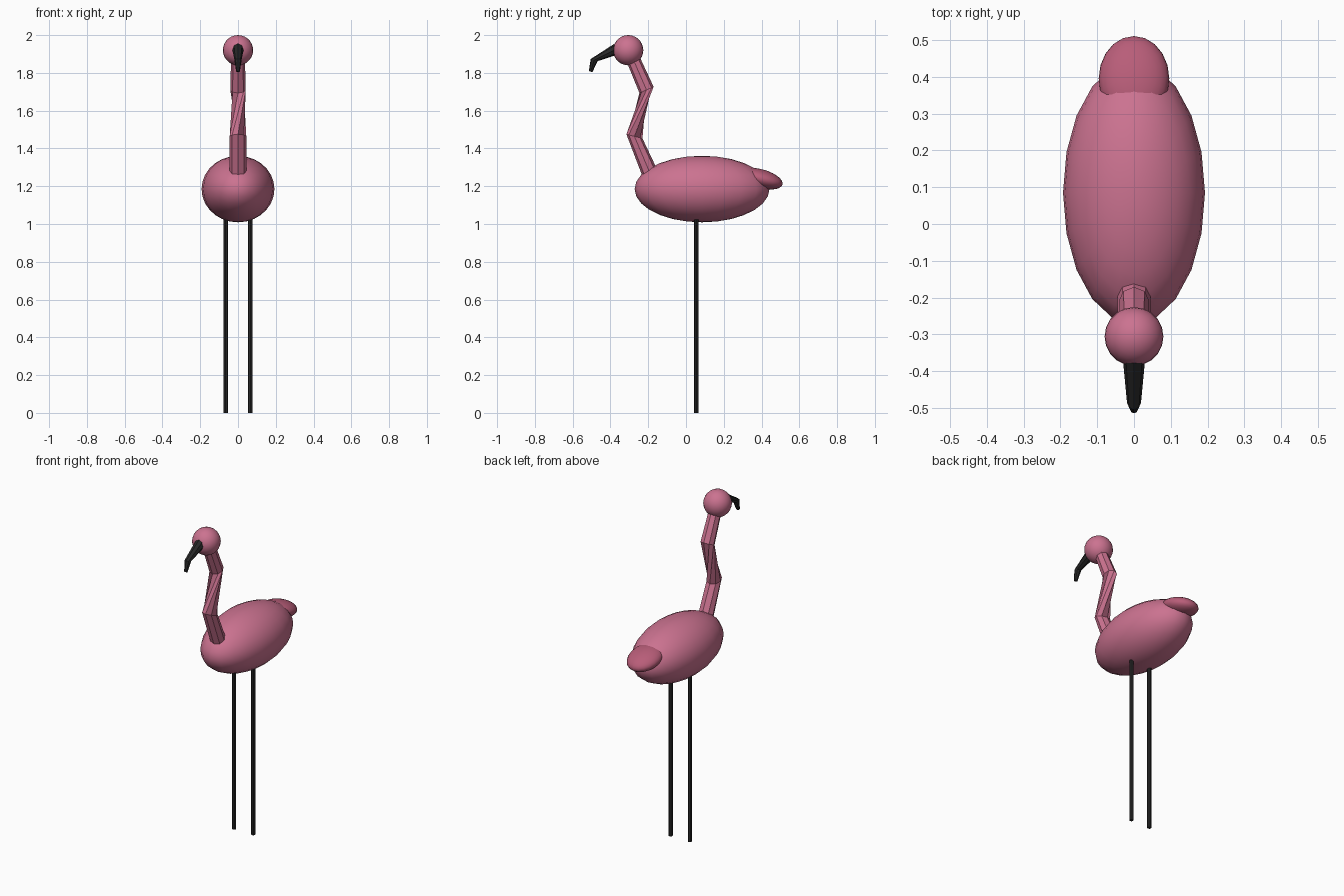
import bpy, bmesh, math
from mathutils import Vector, Matrix

if "Cube" in bpy.data.objects:
    bpy.data.objects.remove(bpy.data.objects["Cube"])


def material(name, rgb):
    m = bpy.data.materials.new(name)
    m.diffuse_color = (*rgb, 1)
    m.use_nodes = True
    m.node_tree.nodes["Principled BSDF"].inputs["Base Color"].default_value = m.diffuse_color
    return m


PINK = material("pink", (0.60, 0.17, 0.28))
ROSE = material("rose", (0.48, 0.11, 0.19))
BLACK = material("black", (0.02, 0.02, 0.02))


def finish(name, bm, mat, smooth=True):
    bmesh.ops.recalc_face_normals(bm, faces=bm.faces)
    me = bpy.data.meshes.new(name)
    bm.to_mesh(me)
    bm.free()
    me.materials.append(mat)
    for p in me.polygons:
        p.use_smooth = smooth
    ob = bpy.data.objects.new(name, me)
    bpy.context.collection.objects.link(ob)
    return ob


def ellipsoid(name, centre, radii, mat, segs=20, rings=14, tilt=0):
    bm = bmesh.new()
    bmesh.ops.create_uvsphere(bm, u_segments=segs, v_segments=rings, radius=1)
    bm.transform(Matrix.Translation(centre)
                 @ Matrix.Rotation(math.radians(tilt), 4, 'X')
                 @ Matrix.Diagonal((*radii, 1)))
    return finish(name, bm, mat)


def tube(name, points, mat, sides=8):
    """Loft rings along (y, z, radius, twist) points lying on a plane of constant x."""
    bm = bmesh.new()
    rings = []
    for i, (x, y, z, r, twist) in enumerate(points):
        a = points[min(i, len(points) - 2)]
        b = points[min(i, len(points) - 2) + 1]
        t = Vector((0, b[1] - a[1], b[2] - a[2])).normalized()
        side = Vector((1, 0, 0))
        up = t.cross(side)
        ring = []
        for k in range(sides):
            ang = 2 * math.pi * k / sides + math.radians(twist)
            ring.append(bm.verts.new(Vector((x, y, z))
                        + r * (math.cos(ang) * side + math.sin(ang) * up)))
        rings.append(ring)
    for r0, r1 in zip(rings, rings[1:]):
        for k in range(sides):
            n = (k + 1) % sides
            bm.faces.new((r0[k], r0[n], r1[n], r1[k]))
    bm.faces.new(rings[0])
    bm.faces.new(rings[-1])
    return finish(name, bm, mat, smooth=False)


# Body, tail and head
ellipsoid("body", (0, 0.085, 1.185), (0.193, 0.357, 0.176), PINK)
ellipsoid("tail", (0, 0.395, 1.24), (0.096, 0.12, 0.05), ROSE, tilt=-15)
ellipsoid("head", (0, -0.306, 1.92), (0.08, 0.08, 0.08), PINK)

# S-shaped neck, twisted between its two bends
tube("neck", [(0, -0.17, 1.22, 0.045, 0),
              (0, -0.273, 1.464, 0.044, 0),
              (0, -0.209, 1.71, 0.041, 90),
              (0, -0.292, 1.90, 0.036, 90)], PINK)

# Hooked beak
tube("beak", [(0, -0.36, 1.93, 0.031, 0),
              (0, -0.486, 1.868, 0.019, 0),
              (0, -0.505, 1.807, 0.010, 0)], BLACK)

# Thin straight legs
for side, label in ((-1, "right_leg"), (1, "left_leg")):
    tube(label, [(side * 0.065, 0.055, 0, 0.012, 0),
                 (side * 0.065, 0.055, 1.06, 0.012, 0)], BLACK)
